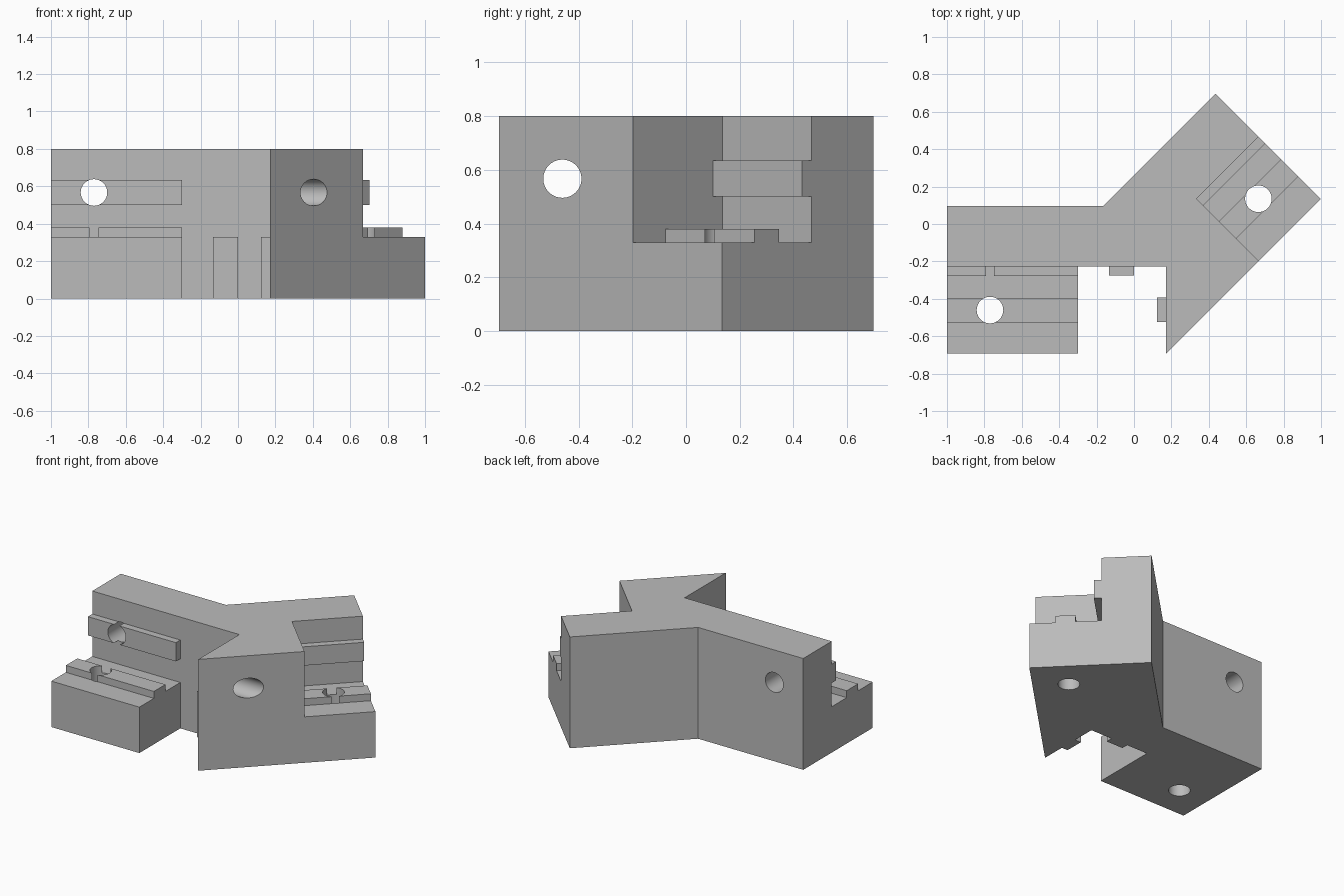
import bpy, bmesh, math
from mathutils import Vector

cube = bpy.data.objects.get("Cube")
if cube:
    bpy.data.objects.remove(cube, do_unlink=True)

grey = bpy.data.materials.new("plain grey")
grey.use_nodes = True
grey.diffuse_color = (0.5, 0.5, 0.5, 1)
grey.node_tree.nodes["Principled BSDF"].inputs["Base Color"].default_value = (0.5, 0.5, 0.5, 1)

HEIGHT, FLOOR, WALL = 0.8, 0.33, -0.227
HOLE_R, HOLE_Z, HOLE_Y = 0.071, 0.567, -0.46


def prism(name, points, sweep):
    """Sweep a flat outline of 3D points along a vector."""
    bm = bmesh.new()
    face = bm.faces.new([bm.verts.new(p) for p in points])
    out = bmesh.ops.extrude_face_region(bm, geom=[face], use_keep_orig=True)
    new = [g for g in out["geom"] if isinstance(g, bmesh.types.BMVert)]
    bmesh.ops.translate(bm, verts=new, vec=sweep)
    bmesh.ops.recalc_face_normals(bm, faces=bm.faces)
    mesh = bpy.data.meshes.new(name)
    bm.to_mesh(mesh)
    bm.free()
    mesh.materials.append(grey)
    obj = bpy.data.objects.new(name, mesh)
    bpy.context.collection.objects.link(obj)
    return obj


def block(name, x0, x1, y0, y1, height):
    corners = [(x0, y0, 0), (x1, y0, 0), (x1, y1, 0), (x0, y1, 0)]
    return prism(name, corners, Vector((0, 0, height)))


def drill(name, centre, axis, length):
    rot = Vector(axis).to_track_quat('Z', 'Y').to_euler()
    bpy.ops.mesh.primitive_cylinder_add(vertices=64, radius=HOLE_R, depth=length,
                                        location=centre, rotation=rot)
    obj = bpy.context.object
    obj.name = name
    obj.data.materials.append(grey)
    return obj


def ledge_cutter(name, origin, along, out, length):
    """Space above a ledge, leaving a rail on its wall and another on its floor."""
    profile = [(0, FLOOR), (0.17, FLOOR), (0.17, 0.38), (0.3, 0.38), (0.3, FLOOR),
               (0.7, FLOOR), (0.7, 1), (0, 1), (0, 0.635), (0.05, 0.635),
               (0.05, 0.5), (0, 0.5)]
    along, out = Vector(along).normalized(), Vector(out).normalized()
    points = [Vector(origin) + out * d + Vector((0, 0, z)) for d, z in profile]
    return prism(name, points, along * length)


def cut(obj, cutter):
    mod = obj.modifiers.new("cut", 'BOOLEAN')
    mod.operation, mod.solver, mod.object = 'DIFFERENCE', 'EXACT', cutter
    bpy.context.view_layer.objects.active = obj
    bpy.ops.object.modifier_apply(modifier=mod.name)
    bpy.data.objects.remove(cutter, do_unlink=True)


# Forked body: straight arm, side ledge block and diagonal arm in one plan
plan = [(-1, 0.097), (-1, -0.692), (-0.3, -0.692), (-0.3, WALL), (0.17, WALL),
        (0.17, -0.695), (0.999, 0.134), (0.436, 0.697), (-0.164, 0.097)]
body = prism("forked_body", [(x, y, 0) for x, y in plan], Vector((0, 0, HEIGHT)))

# Ledges with rails
cut(body, ledge_cutter("straight_cut", (-0.2, WALL, 0), (-1, 0, 0), (0, -1, 0), 1))
cut(body, ledge_cutter("diagonal_cut", (0.335, 0.135, 0), (1, 1, 0), (1, -1, 0), 0.7))

# Bolt holes
cut(body, drill("wall_hole", (-0.77, 0, HOLE_Z), (0, 1, 0), 0.8))
cut(body, drill("wedge_hole", (0.3, HOLE_Y, HOLE_Z), (1, 0, 0), 0.6))
cut(body, drill("straight_floor_hole", (-0.77, HOLE_Y, 0.2), (0, 0, 1), 0.6))
cut(body, drill("diagonal_floor_hole", (0.665, 0.135, 0.2), (0, 0, 1), 0.6))

# Upright rails in the gap
rails = [block("wall_rail", -0.133, 0, WALL - 0.048, WALL, FLOOR),
         block("wedge_rail", 0.122, 0.17, -0.525, -0.392, FLOOR)]

# Keep hole walls smooth and block edges sharp
bpy.ops.object.select_all(action='DESELECT')
for obj in [body] + rails:
    obj.select_set(True)
bpy.context.view_layer.objects.active = body
bpy.ops.object.shade_smooth_by_angle(angle=math.radians(30))
